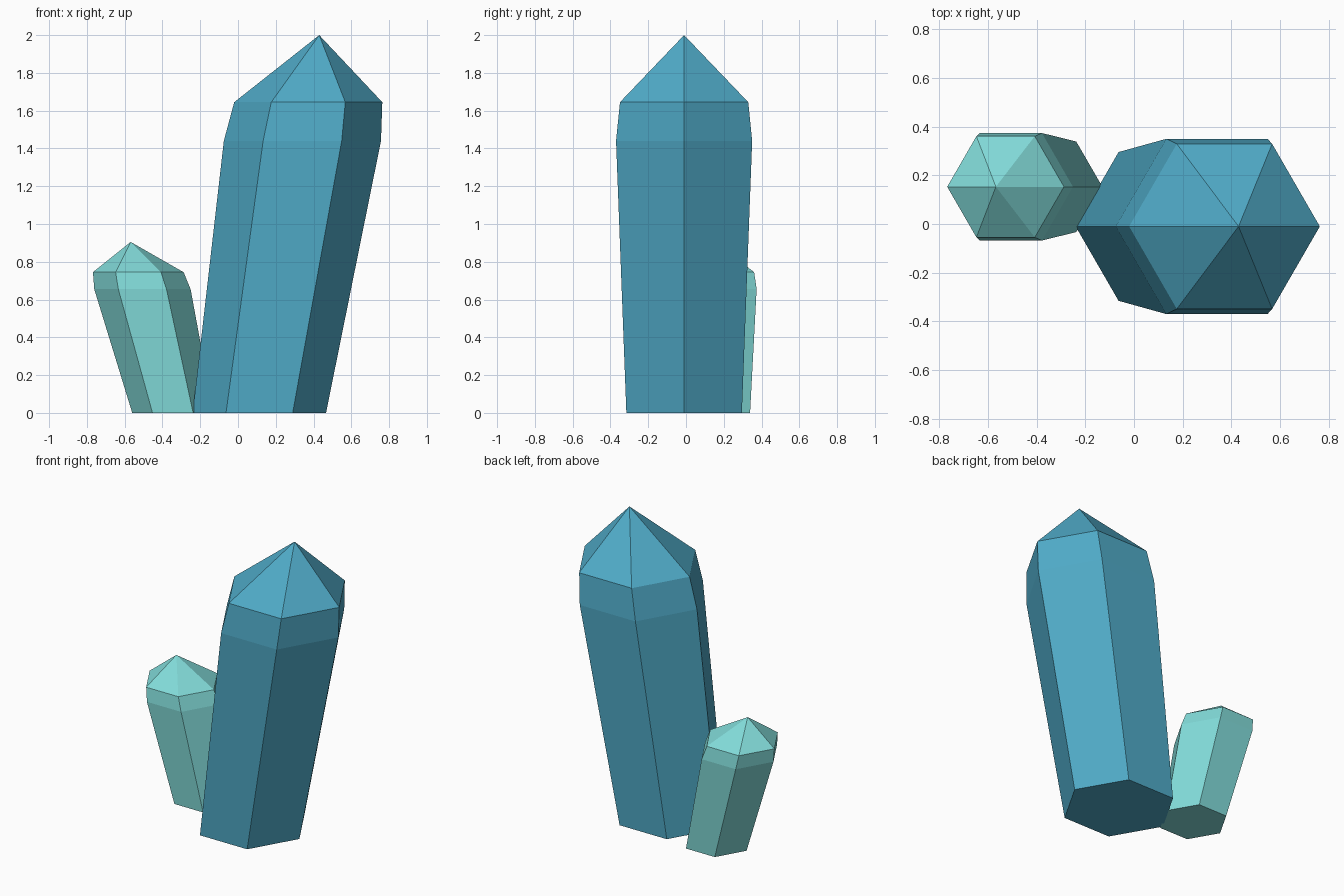
import bpy, bmesh, math

if "Cube" in bpy.data.objects:
    bpy.data.objects.remove(bpy.data.objects["Cube"])


def material(name, rgb):
    m = bpy.data.materials.new(name)
    m.diffuse_color = (*rgb, 1)
    m.use_nodes = True
    m.node_tree.nodes["Principled BSDF"].inputs["Base Color"].default_value = m.diffuse_color
    return m


def crystal(name, mat, y, rings, tip):
    """Leaning six-sided crystal; rings are (centre x, z, radius)."""
    bm = bmesh.new()
    loops = []
    for cx, z, r in rings:
        loops.append([bm.verts.new((cx + r * math.cos(i * math.pi / 3),
                                    y + r * math.sin(i * math.pi / 3), z))
                      for i in range(6)])
    apex = bm.verts.new((tip[0], y, tip[1]))
    bm.faces.new(loops[0][::-1])                      # flat base
    for low, high in zip(loops, loops[1:]):           # shaft and shoulder
        for i in range(6):
            j = (i + 1) % 6
            bm.faces.new((low[i], low[j], high[j], high[i]))
    for i in range(6):                                # pointed cap
        bm.faces.new((loops[-1][i], loops[-1][(i + 1) % 6], apex))
    bmesh.ops.recalc_face_normals(bm, faces=bm.faces)
    mesh = bpy.data.meshes.new(name)
    bm.to_mesh(mesh)
    bm.free()
    mesh.materials.append(mat)
    obj = bpy.data.objects.new(name, mesh)
    bpy.context.collection.objects.link(obj)


blue = material("crystal blue", (0.080, 0.407, 0.578))
aqua = material("pale aqua", (0.223, 0.708, 0.694))

# Tall crystal leaning right
crystal("large_crystal", blue, -0.01,
        [(0.113, 0, 0.353), (0.341, 1.44, 0.416), (0.372, 1.645, 0.392)],
        (0.43, 2.0))

# Short crystal leaning left
crystal("small_crystal", aqua, 0.153,
        [(-0.345, 0, 0.215), (-0.506, 0.655, 0.255), (-0.528, 0.745, 0.24)],
        (-0.568, 0.905))
